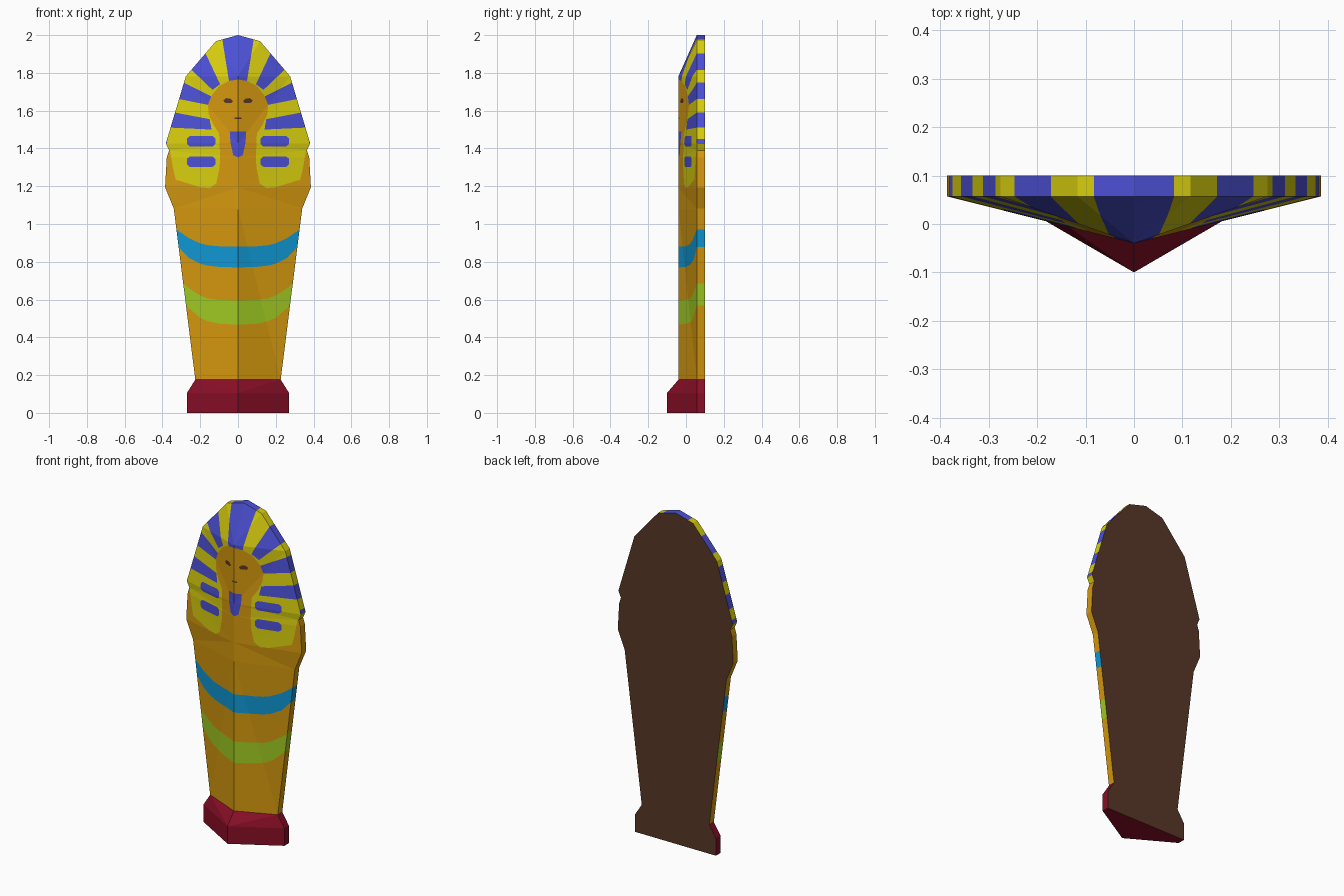
import bpy, bmesh
from mathutils import Vector

if "Cube" in bpy.data.objects:
    bpy.data.objects.remove(bpy.data.objects["Cube"])

# Materials
def lin(c):
    c /= 255
    return c / 12.92 if c <= 0.04045 else ((c + 0.055) / 1.055) ** 2.4

COLOURS = {"gold": (212, 152, 14), "yellow": (215, 205, 14), "blue": (76, 80, 212),
           "crimson": (136, 14, 38), "cyan": (16, 152, 212), "lime": (160, 202, 34),
           "dark_brown": (88, 55, 38)}
NAMES = list(COLOURS)
mesh = bpy.data.meshes.new("mummy_case")
for name, rgb in COLOURS.items():
    m = bpy.data.materials.new(name)
    m.diffuse_color = (*[lin(c) for c in rgb], 1)
    m.use_nodes = True
    m.node_tree.nodes["Principled BSDF"].inputs["Base Color"].default_value = m.diffuse_color
    mesh.materials.append(m)

# Body: stacked cross-sections (half width, height, ridge y)
EDGE, BACK = 0.057, 0.1
LEVELS = [(0.27, 0, -0.1), (0.27, 0.106, -0.1), (0.226, 0.176, -0.04), (0.34, 1.082, -0.04),
          (0.386, 1.194, -0.04), (0.377, 1.353, -0.04), (0.365, 1.39, -0.04),
          (0.382, 1.427, -0.04), (0.276, 1.782, -0.04), (0.117, 1.968, 0.043)]
bm = bmesh.new()
rings = [[bm.verts.new(p) for p in ((-w, BACK, z), (-w, EDGE, z), (0, r, z), (w, EDGE, z), (w, BACK, z))]
         for w, z, r in LEVELS]
for a, b in zip(rings, rings[1:]):
    for i in range(4):
        bm.faces.new((a[i], a[i + 1], b[i + 1], b[i]))
tip_front, tip_back = bm.verts.new((0, EDGE, 2)), bm.verts.new((0, BACK, 2))
t = rings[-1]
bm.faces.new((t[0], t[1], tip_front, tip_back))
bm.faces.new((t[1], t[2], tip_front))
bm.faces.new((t[2], t[3], tip_front))
bm.faces.new((t[3], t[4], tip_back, tip_front))
bm.faces.new(rings[0])
bmesh.ops.triangulate(bm, faces=[f for f in bm.faces if len(f.verts) == 4])
bm.faces.new([r[0] for r in rings] + [tip_back] + [r[4] for r in reversed(rings)])
bmesh.ops.recalc_face_normals(bm, faces=bm.faces)

# Base colours: brown back, crimson foot, gold body
for f in bm.faces:
    c = f.calc_center_median()
    f.material_index = NAMES.index("dark_brown" if c.y > 0.0999 else "crimson" if c.z < 0.176 else "gold")


def paint(poly, colour, mirror=True):
    """Cut a convex front-view outline into the front and side faces and colour it."""
    mid = sum((Vector(p) for p in poly), Vector((0, 0))) / len(poly)
    planes = []

    def inside():
        out = []
        for f in bm.faces:
            c = f.calc_center_median()
            if c.y < 0.0999 and all((c.x - p.x) * n.x + (c.z - p.y) * n.y < 0 for p, n in planes):
                out.append(f)
        return out

    for a, b in zip(poly, poly[1:] + poly[:1]):
        a, b = Vector(a), Vector(b)
        n = Vector((b.y - a.y, a.x - b.x)).normalized()
        if n.dot(mid - a) > 0:
            n = -n
        faces = inside()
        geom = faces + list({e for f in faces for e in f.edges}) + list({v for f in faces for v in f.verts})
        bmesh.ops.bisect_plane(bm, geom=geom, dist=1e-5, plane_co=(a.x, 0, a.y), plane_no=(n.x, 0, n.y))
        planes.append((a, n))
    for f in inside():
        f.material_index = NAMES.index(colour)
    if mirror:
        paint([(-x, z) for x, z in poly], colour, False)


def symmetric(half):
    return half + [(-x, z) for x, z in reversed(half) if x > 0]


# Headdress and hanging flaps
paint([(-0.5, 1.39), (0.5, 1.39), (0.5, 2.1), (-0.5, 2.1)], "yellow", False)
paint([(0.36, 1.39), (0.345, 1.3), (0.33, 1.235), (0.25, 1.21), (0.2, 1.195), (0.15, 1.19),
       (0.115, 1.215), (0.097, 1.3), (0.095, 1.39)], "yellow")

# Headdress stripes
paint([(-0.045, 1.74), (0.045, 1.74), (0.09, 2.02), (-0.09, 2.02)], "blue", False)
for stripe in ([(0.095, 1.74), (0.191, 1.944), (0.273, 1.842), (0.135, 1.71)],
               [(0.14, 1.675), (0.306, 1.758), (0.336, 1.666), (0.155, 1.63)],
               [(0.15, 1.555), (0.372, 1.597), (0.392, 1.512), (0.14, 1.5)],
               [(0.375, 1.43), (0.45, 1.43), (0.45, 1.452), (0.375, 1.452)]):
    paint(stripe, "blue")

# Bars on the flaps
for z in (1.438, 1.33):
    paint([(0.12, z - 0.015), (0.135, z - 0.028), (0.255, z - 0.028), (0.27, z - 0.015),
           (0.27, z + 0.015), (0.255, z + 0.028), (0.135, z + 0.028), (0.12, z + 0.015)], "blue")

# Face and neck
paint(symmetric([(0, 1.765), (0.05, 1.757), (0.1, 1.73), (0.14, 1.68), (0.16, 1.63),
                 (0.155, 1.58), (0.13, 1.525), (0.1, 1.48)]), "gold", False)
paint(symmetric([(0.1, 1.485), (0.096, 1.38)]), "gold", False)

# Beard, eyes, mouth
paint(symmetric([(0.043, 1.49), (0.04, 1.43), (0.025, 1.365), (0, 1.352)]), "blue", False)
paint([(0.026, 1.65), (0.04, 1.664), (0.062, 1.666), (0.078, 1.655), (0.07, 1.642), (0.035, 1.641)], "dark_brown")
paint(symmetric([(0.018, 1.563), (0.018, 1.556)]), "dark_brown", False)

# Curved bands around the body
XS = (0, 0.1, 0.16, 0.2, 0.26, 0.31, 0.36)
for colour, low, high in (
        ("cyan", (0.77, 0.773, 0.78, 0.79, 0.82, 0.874, 0.92), (0.88, 0.882, 0.888, 0.898, 0.925, 0.96, 0.995)),
        ("lime", (0.467, 0.472, 0.485, 0.503, 0.555, 0.60, 0.65), (0.595, 0.598, 0.606, 0.622, 0.66, 0.70, 0.74))):
    for i in range(len(XS) - 1):
        paint([(XS[i], low[i]), (XS[i + 1], low[i + 1]), (XS[i + 1], high[i + 1]), (XS[i], high[i])], colour)

bm.to_mesh(mesh)
bm.free()
bpy.context.collection.objects.link(bpy.data.objects.new("mummy_case", mesh))
